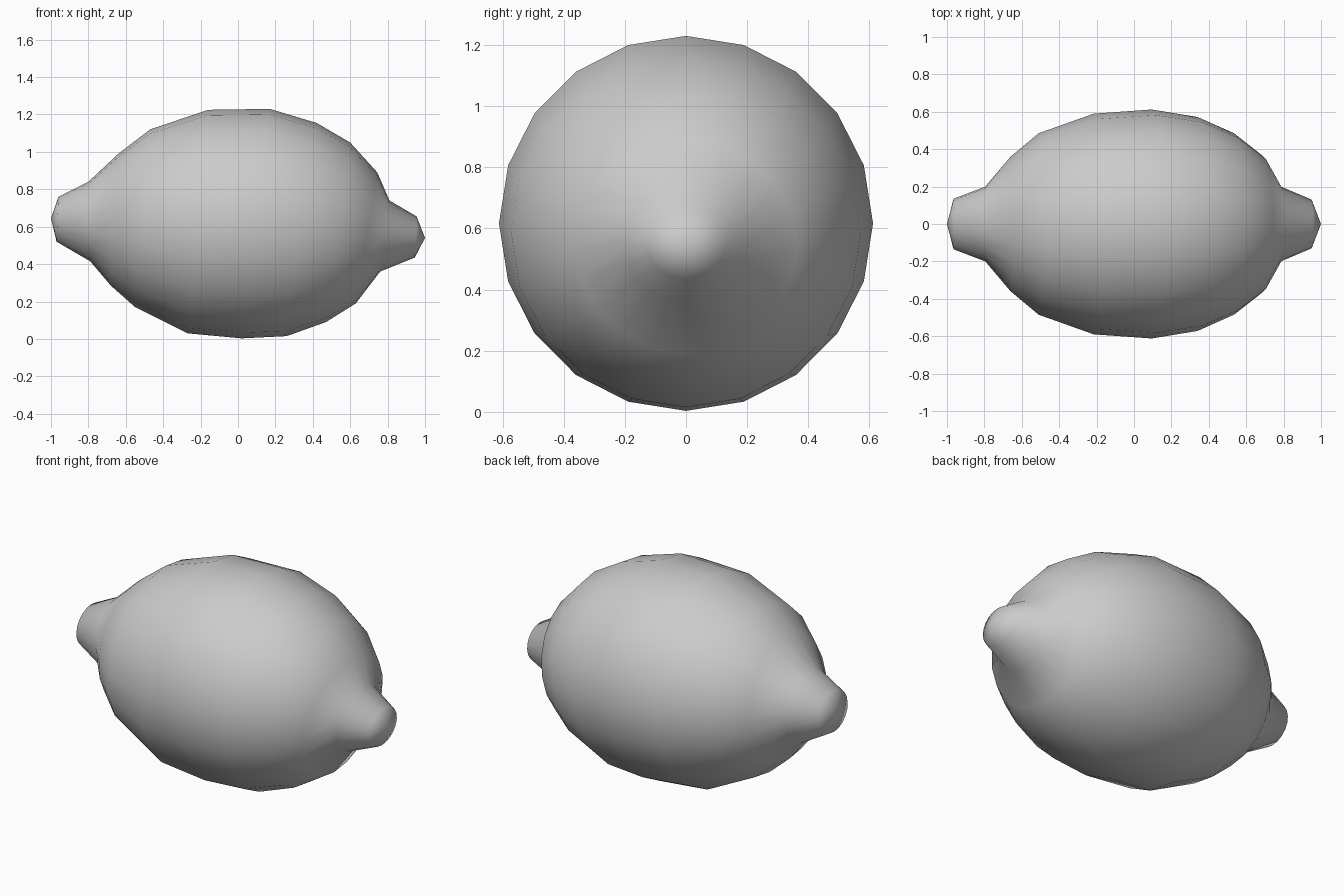
import bpy, bmesh, math

if "Cube" in bpy.data.objects:
    bpy.data.objects.remove(bpy.data.objects["Cube"])

SIDES = 20
# Cross-sections: top (x, z), bottom (x, z), half width in y
SECTIONS = [
    (-0.96, 0.76, -0.97, 0.52, 0.135),
    (-0.80, 0.84, -0.79, 0.415, 0.20),
    (-0.64, 0.99, -0.68, 0.285, 0.36),
    (-0.47, 1.12, -0.55, 0.17, 0.485),
    (-0.16, 1.225, -0.27, 0.03, 0.59),
    (0.17, 1.23, 0.02, 0.003, 0.612),
    (0.42, 1.155, 0.26, 0.015, 0.572),
    (0.60, 1.05, 0.47, 0.09, 0.485),
    (0.745, 0.89, 0.63, 0.19, 0.365),
    (0.81, 0.74, 0.76, 0.36, 0.20),
    (0.955, 0.655, 0.945, 0.435, 0.13),
]
STEM_TIP = (-1.0, 0, 0.645)
BLOSSOM_TIP = (1.0, 0, 0.54)

bm = bmesh.new()


def ring(xt, zt, xb, zb, w):
    """Slanted elliptical ring around the fruit's long axis."""
    verts = []
    for i in range(SIDES):
        a = 2 * math.pi * i / SIDES
        c, s = math.cos(a), math.sin(a)
        verts.append(bm.verts.new(((xt + xb) / 2 + c * (xt - xb) / 2, w * s,
                                   (zt + zb) / 2 + c * (zt - zb) / 2)))
    return verts


# Body skin between successive rings
rings = [ring(*s) for s in SECTIONS]
for r0, r1 in zip(rings, rings[1:]):
    for i in range(SIDES):
        j = (i + 1) % SIDES
        bm.faces.new((r0[i], r0[j], r1[j], r1[i]))

# Rounded points at both ends
for tip, r in ((STEM_TIP, rings[0]), (BLOSSOM_TIP, rings[-1])):
    v = bm.verts.new(tip)
    for i in range(SIDES):
        bm.faces.new((v, r[i], r[(i + 1) % SIDES]))

bmesh.ops.recalc_face_normals(bm, faces=bm.faces[:])
for f in bm.faces:
    f.smooth = True

mesh = bpy.data.meshes.new("lemon")
bm.to_mesh(mesh)
bm.free()
lemon = bpy.data.objects.new("lemon", mesh)
bpy.context.collection.objects.link(lemon)
